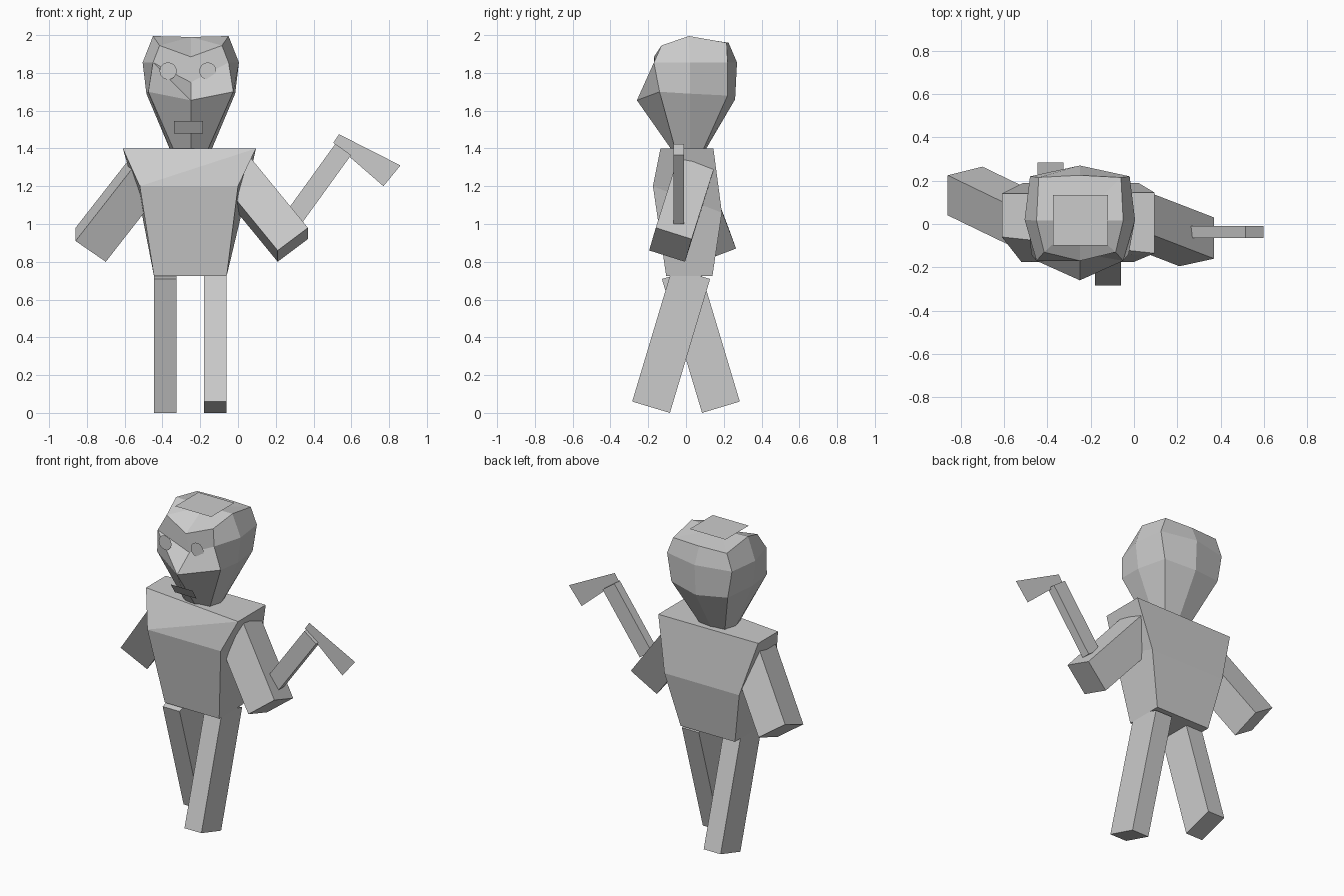
import bpy
import bmesh
from mathutils import Vector, Matrix

default_cube = bpy.data.objects.get("Cube")
if default_cube:
    bpy.data.objects.remove(default_cube, do_unlink=True)

# One plain grey for the whole figure
grey = bpy.data.materials.new("plain grey")
grey.use_nodes = True
colour = (0.6, 0.6, 0.6, 1.0)
grey.diffuse_color = colour
grey.node_tree.nodes["Principled BSDF"].inputs["Base Color"].default_value = colour

CENTRE = -0.25  # x of the body's middle


def finish(name, bm):
    """Turn a bmesh into a flat shaded object."""
    mesh = bpy.data.meshes.new(name)
    bm.to_mesh(mesh)
    bm.free()
    mesh.materials.append(grey)
    obj = bpy.data.objects.new(name, mesh)
    bpy.context.collection.objects.link(obj)


def loft(name, rings, peak=None, splits=()):
    """Skin a stack of equal rings, close both ends, split chosen quads."""
    bm = bmesh.new()
    loops = [[bm.verts.new(p) for p in ring] for ring in rings]
    count = len(loops[0])
    for low, high in zip(loops, loops[1:]):
        for i in range(count):
            j = (i + 1) % count
            bm.faces.new((low[i], low[j], high[j], high[i]))
    bm.faces.new(loops[0])
    if peak:
        tip = bm.verts.new(peak)
        for i in range(count):
            bm.faces.new((loops[-1][i], loops[-1][(i + 1) % count], tip))
    else:
        bm.faces.new(loops[-1])
    for (ring_a, a), (ring_b, b) in splits:
        bmesh.ops.connect_vert_pair(bm, verts=[loops[ring_a][a], loops[ring_b][b]])
    bmesh.ops.recalc_face_normals(bm, faces=bm.faces)
    finish(name, bm)


def limb(name, corner, side, depth, length):
    """Slanted box rising from a lower end face given by a corner and two edges."""
    a, u, v = Vector(corner), Vector(side), Vector(depth)
    axis = u.cross(v).normalized() * length
    if axis.z < 0:
        axis.negate()
    end = [a, a + u, a + u + v, a + v]
    loft(name, [end, [p + axis for p in end]])


def plate(name, points):
    """Flat sheet with the given outline."""
    bm = bmesh.new()
    bm.faces.new([bm.verts.new(p) for p in points])
    finish(name, bm)


def disc(name, centre, radius):
    """Round sheet facing the front."""
    bm = bmesh.new()
    place = Matrix.Translation(centre) @ Matrix.Rotation(1.5708, 4, "X")
    bmesh.ops.create_circle(bm, cap_ends=True, segments=24, radius=radius, matrix=place)
    finish(name, bm)


# Torso: narrow waist, chest, wide uneven shoulders
loft("torso", [
    [(-.445, -.105, .725), (-.06, -.105, .725), (-.06, .14, .725), (-.445, .14, .725)],
    [(-.52, -.175, 1.2), (0, -.175, 1.2), (.02, .19, 1.06), (-.51, .19, 1.06)],
    [(-.61, -.06, 1.4), (.095, -.135, 1.4), (.095, .145, 1.4), (-.61, .14, 1.4)],
], splits=[((1, 0), (2, 1))])

# Legs: striding, left one forward
for name, x, way in (("left_leg", -.18, -1), ("right_leg", -.445, 1)):
    limb(name, (x, .085 * way, 0), (.12, 0, 0), (0, .2 * way, .06), .74)

# Arms: left one swung back at the shoulder, right one forward
limb("left_arm", (.37, .03, .92), (-.16, -.035, -.12), (0, -.19, .06), .5)
limb("right_arm", (-.86, .04, .91), (.16, .04, -.11), (0, .185, .07), .5)

# Hand axe
limb("axe_handle", (.335, -.065, 1), (-.083, 0, .06), (0, .055, 0), .45)
plate("axe_blade", [(.535, -.043, 1.475), (.505, -.043, 1.43),
                    (.77, -.043, 1.2), (.86, -.043, 1.31)])


# Head: each ring is half an outline, front middle to back middle
def head_ring(half):
    left = [(CENTRE + x, y, z) for x, y, z in half]
    right = [(CENTRE - x, y, z) for x, y, z in half[-2:0:-1]]
    return left + right


loft("head", [head_ring(half) for half in (
    [(0, -.06, 1.37), (.08, -.05, 1.37), (.1, .02, 1.37), (.08, .08, 1.37), (0, .09, 1.37)],
    [(0, -.26, 1.655), (.225, -.14, 1.7), (.235, .02, 1.69), (.2, .22, 1.68), (0, .26, 1.66)],
    [(0, -.135, 1.75), (.2, -.17, 1.855), (.255, .02, 1.855), (.23, .22, 1.855), (0, .27, 1.855)],
    [(0, -.17, 1.885), (.165, -.13, 1.945), (.2, .015, 1.995), (.19, .215, 1.96), (0, .225, 1.96)],
)], peak=(CENTRE, .02, 1.99), splits=[((2, 0), (1, 1)), ((2, -1), (1, 0))])

# Flat cap plate on the crown
plate("crown_plate", [(-.375, -.1, 2), (-.12, -.1, 2), (-.12, .135, 2), (-.375, .135, 2)])

# Eyes and mouth
disc("right_eye", (-.37, -.21, 1.81), .045)
disc("left_eye", (-.16, -.185, 1.81), .045)
disc("left_pupil", (-.16, -.19, 1.81), .022)
plate("mouth", [(-.34, -.155, 1.48), (-.185, -.155, 1.48),
                (-.185, -.195, 1.545), (-.34, -.195, 1.545)])
